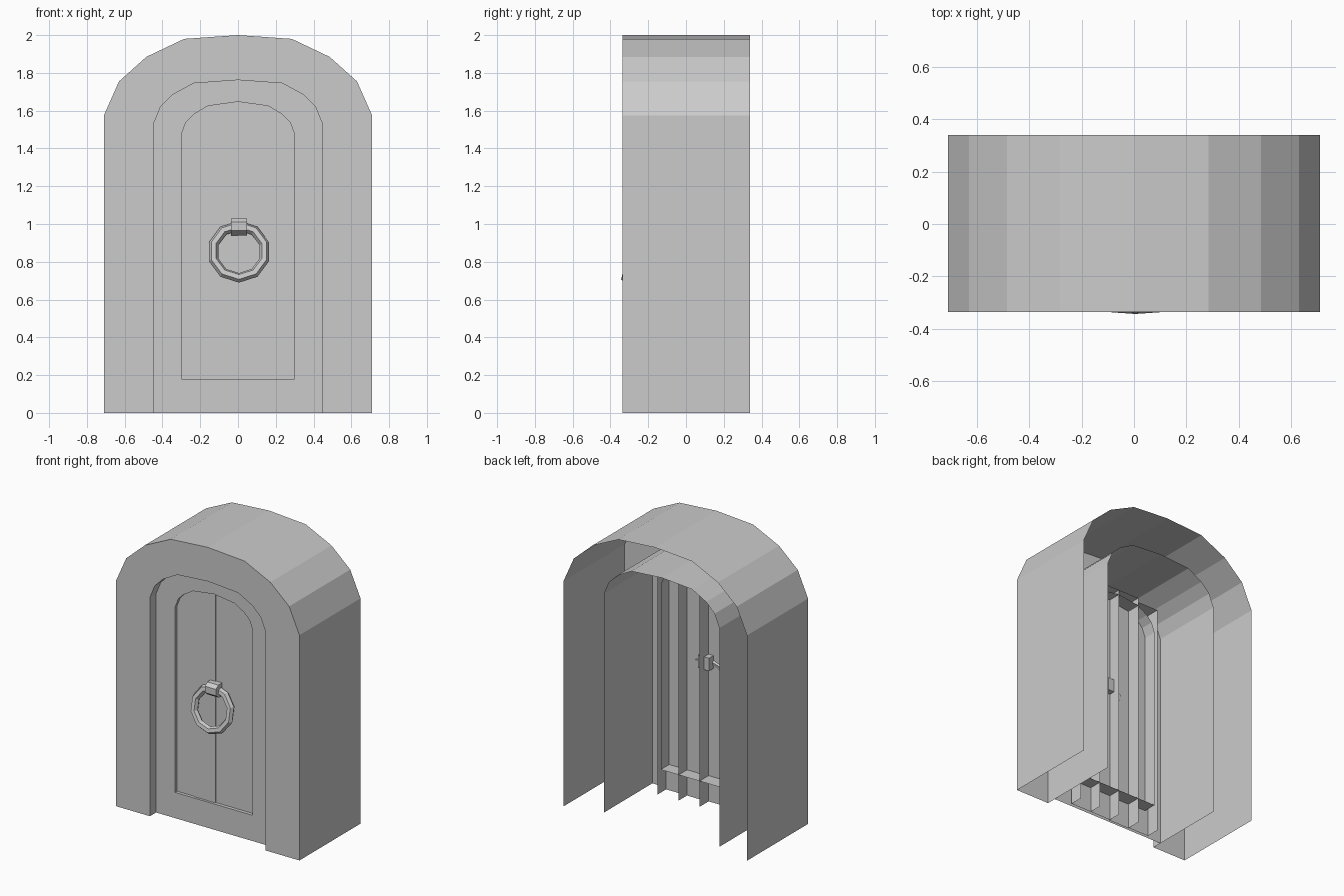
import bpy, bmesh, math

if "Cube" in bpy.data.objects:
    bpy.data.objects.remove(bpy.data.objects["Cube"])

# Right halves of the three arch profiles (x, z), foot to crown
OUTER = [(.71, 0), (.71, 1.575), (.63, 1.755), (.485, 1.885), (.285, 1.98), (0, 2)]
INNER = [(.447, 0), (.447, 1.53), (.41, 1.62), (.345, 1.685), (.235, 1.745), (0, 1.762)]
PANEL = [(.3, .18), (.3, 1.475), (.275, 1.54), (.235, 1.58), (.16, 1.625), (0, 1.647)]


def arch(half, y):
    full = half + [(-x, z) for x, z in reversed(half[:-1])]
    return [(x, y, z) for x, z in full]


def make(name, verts, faces):
    me = bpy.data.meshes.new(name)
    me.from_pydata(verts, [], faces)
    bm = bmesh.new()
    bm.from_mesh(me)
    bmesh.ops.recalc_face_normals(bm, faces=bm.faces)
    bm.to_mesh(me)
    bm.free()
    ob = bpy.data.objects.new(name, me)
    bpy.context.collection.objects.link(ob)
    return ob


def loft(name, rows, bridges=(), closed=False):
    """Join successive arch rows with quads; bridges lists row pairs also joined at the foot."""
    n = len(rows[0])
    verts = [v for r in rows for v in r]
    faces = []
    for r in range(len(rows) - 1):
        span = n if r in bridges else n - 1
        for i in range(span):
            j = (i + 1) % n
            faces.append((r * n + i, r * n + j, (r + 1) * n + j, (r + 1) * n + i))
    return make(name, verts, faces)


FRONT, STEP, BACK = -.335, -.267, .34

# Stone surround: outer shell, front ring and short reveal, open behind and below
loft("stone_surround", [arch(OUTER, BACK), arch(OUTER, FRONT),
                        arch(INNER, FRONT), arch(INNER, STEP)])

# Door frame: deep inner shell, front face with sill, and reveal around the planks
loft("door_frame", [arch(INNER, .27), arch(INNER, STEP),
                    arch(PANEL, STEP), arch(PANEL, -.15)], bridges=(1, 2))

# Planks: boxes open at the back and the bottom
for i, (y, top) in enumerate([(-.245, 1.65), (-.25, 1.68), (-.243, 1.68), (-.243, 1.65)]):
    x0, x1, b = -.324 + i * .162, -.324 + (i + 1) * .162, -.15
    make(f"plank_{i + 1}",
         [(x0, b, 0), (x0, y, 0), (x1, y, 0), (x1, b, 0),
          (x0, b, top), (x0, y, top), (x1, y, top), (x1, b, top)],
         [(0, 1, 5, 4), (1, 2, 6, 5), (2, 3, 7, 6), (4, 5, 6, 7)])

# Clasp: side profile (y, z) extruded across x
prof = [(-.2, 1.03), (-.285, 1.03), (-.312, 1.01), (-.312, .965), (-.28, .94), (-.2, .94)]
n = len(prof)
make("ring_clasp", [(x, y, z) for x in (-.038, .048) for y, z in prof],
     [tuple(range(n)), tuple(range(n, 2 * n))] +
     [(i, (i + 1) % n, n + (i + 1) % n, n + i) for i in range(n)])

# Ring handle: ten-sided ring with six-sided section, bottom swung forward
SEG, SIDES, R, r, tilt = 10, 6, .141, .026, math.radians(12)
verts, faces = [], []
for i in range(SEG):
    a = 2 * math.pi * i / SEG - math.pi / 2
    for j in range(SIDES):
        t = 2 * math.pi * j / SIDES
        d, y = R + r * math.cos(t), r * math.sin(t)
        z = d * math.sin(a)
        verts.append((.005 + d * math.cos(a),
                      -.289 + y * math.cos(tilt) + z * math.sin(tilt),
                      .853 + z * math.cos(tilt) - y * math.sin(tilt)))
        i2, j2 = (i + 1) % SEG, (j + 1) % SIDES
        faces.append((i * SIDES + j, i2 * SIDES + j, i2 * SIDES + j2, i * SIDES + j2))
make("ring_handle", verts, faces)
